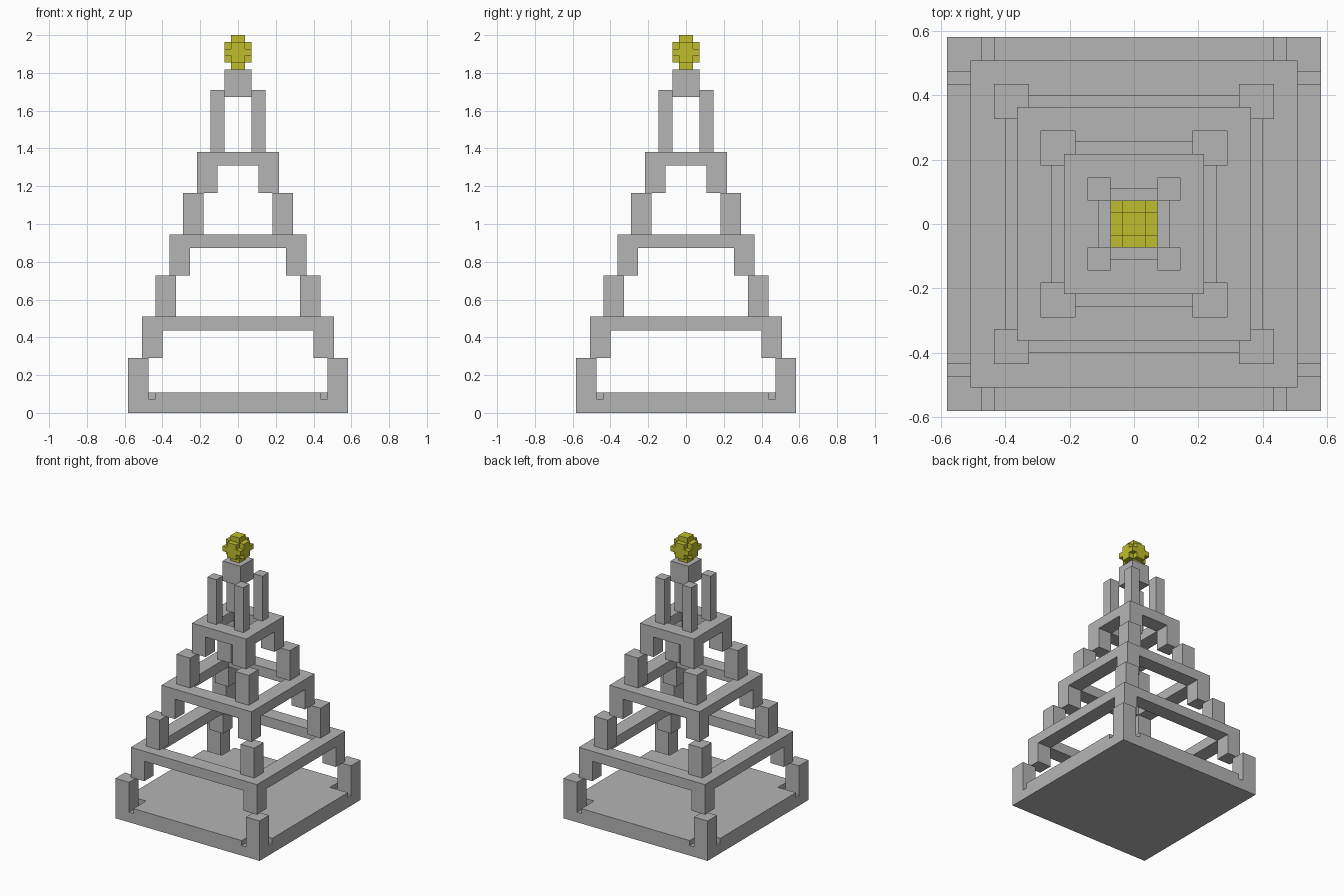
import bpy
import bmesh

if "Cube" in bpy.data.objects:
    bpy.data.objects.remove(bpy.data.objects["Cube"], do_unlink=True)

U = 2 / 55  # one block of the design grid


def make_material(name, color):
    mat = bpy.data.materials.new(name)
    mat.use_nodes = True
    mat.diffuse_color = color
    mat.node_tree.nodes["Principled BSDF"].inputs["Base Color"].default_value = color
    return mat


GREY = make_material("stone grey", (0.46, 0.46, 0.46, 1))
YELLOW = make_material("star yellow", (0.52, 0.51, 0.025, 1))


def prism(bm, outline, z0, z1):
    """Extrude a counter-clockwise outline, in blocks, from z0 to z1."""
    low = [bm.verts.new((x * U, y * U, z0 * U)) for x, y in outline]
    high = [bm.verts.new((x * U, y * U, z1 * U)) for x, y in outline]
    bm.faces.new(low[::-1])
    bm.faces.new(high)
    n = len(outline)
    for i in range(n):
        j = (i + 1) % n
        bm.faces.new((low[i], low[j], high[j], high[i]))


def rect(x0, y0, x1, y1):
    return [(x0, y0), (x1, y0), (x1, y1), (x0, y1)]


def square(half):
    return rect(-half, -half, half, half)


def plus(h, a):
    """Square of half-width h with its corners cut back to a."""
    return [(-a, -h), (a, -h), (a, -a), (h, -a), (h, a), (a, a),
            (a, h), (-a, h), (-a, a), (-h, a), (-h, -a), (-a, -a)]


def corner_posts(bm, inner, outer, z0, z1):
    for sx in (-1, 1):
        for sy in (-1, 1):
            xs = sorted((sx * inner, sx * outer))
            ys = sorted((sy * inner, sy * outer))
            prism(bm, rect(xs[0], ys[0], xs[1], ys[1]), z0, z1)


def ring(bm, inner, outer, z0, z1):
    """Hollow square frame."""
    loops = [[bm.verts.new((x * U, y * U, z * U)) for x, y in square(h)]
             for h, z in ((outer, z0), (outer, z1), (inner, z1), (inner, z0))]
    for k in range(4):
        a, b = loops[k], loops[(k + 1) % 4]
        for i in range(4):
            j = (i + 1) % 4
            bm.faces.new((a[i], a[j], b[j], b[i]))


def finish(bm, name, mat):
    mesh = bpy.data.meshes.new(name)
    bm.to_mesh(mesh)
    bm.free()
    mesh.materials.append(mat)
    obj = bpy.data.objects.new(name, mesh)
    bpy.context.scene.collection.objects.link(obj)


# Base slab, its upper layer leaving a groove around each corner post
bm = bmesh.new()
prism(bm, square(16), 0, 2)
prism(bm, plus(16, 12), 2, 3)
finish(bm, "base_slab", GREY)

# Free-standing corner posts: inner, outer, bottom, top
POSTS = {
    "base_posts": (13, 16, 2, 8),
    "lower_posts": (9, 12, 14, 20),
    "middle_posts": (5, 8, 26, 32),
    "upper_posts": (2, 4, 38, 47),
}
for name, dims in POSTS.items():
    bm = bmesh.new()
    corner_posts(bm, *dims)
    finish(bm, name, GREY)

# Square frames standing on four legs: outer half-width, bottom
FRAMES = {"lower_frame": (14, 8), "middle_frame": (10, 20), "upper_frame": (6, 32)}
for name, (outer, z) in FRAMES.items():
    bm = bmesh.new()
    corner_posts(bm, outer - 3, outer, z, z + 4)
    ring(bm, outer - 3, outer, z + 4, z + 6)
    finish(bm, name, GREY)

# Block carrying the star
bm = bmesh.new()
prism(bm, square(2), 46, 50)
finish(bm, "top_block", GREY)

# Star, stacked from five layers
bm = bmesh.new()
layers = [square(1), plus(2, 1), square(2), plus(2, 1), square(1)]
for i, outline in enumerate(layers):
    prism(bm, outline, 50 + i, 51 + i)
finish(bm, "star", YELLOW)
